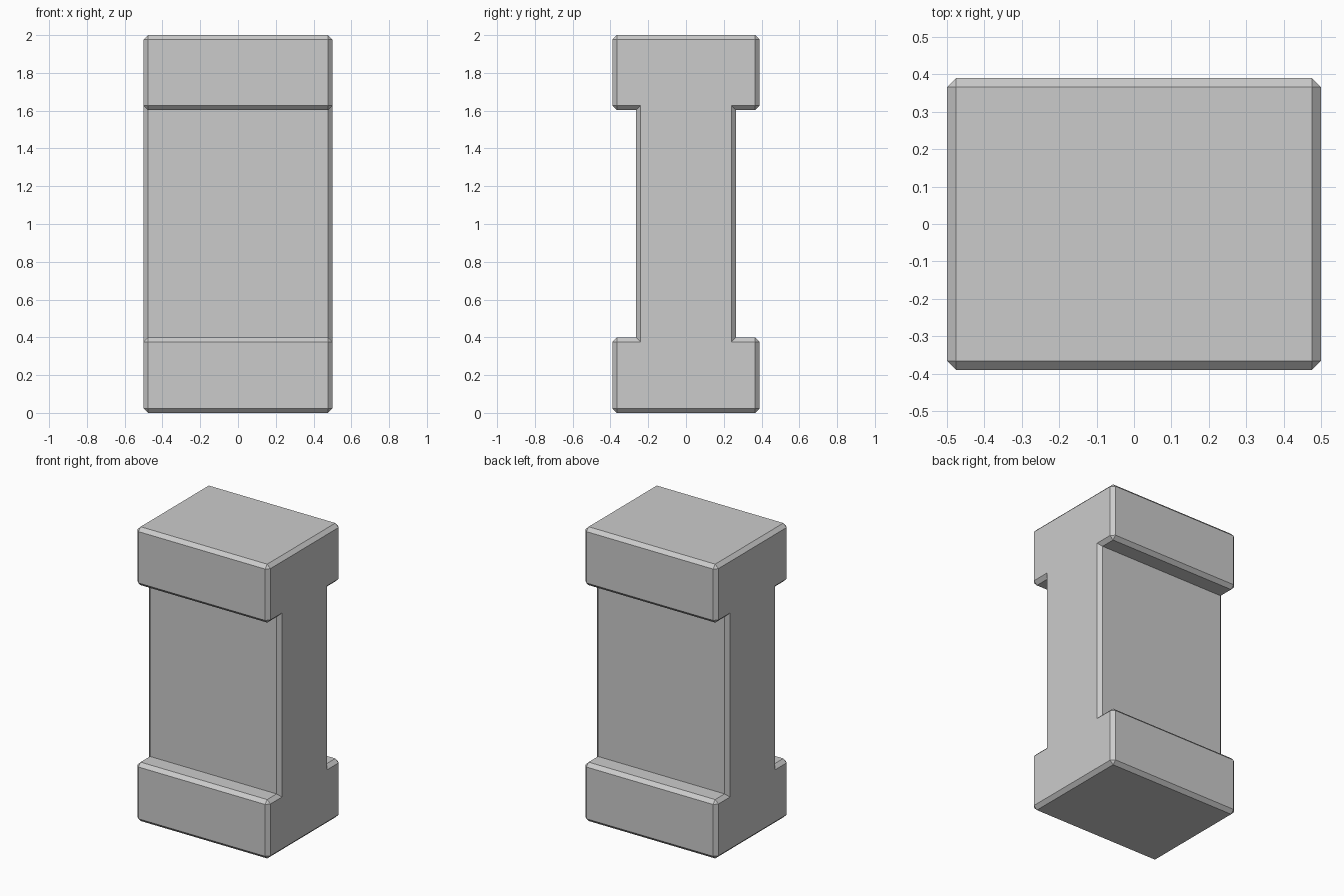
import bpy, bmesh
from mathutils import Vector

if "Cube" in bpy.data.objects:
    bpy.data.objects.remove(bpy.data.objects["Cube"])

HALF_X, FLANGE, WEB, HEIGHT, CHAMFER = 0.5, 0.39, 0.265, 2.0, 0.024
LOW, HIGH = 0.4, 1.603

# I-shaped profile in the YZ plane: right side, then mirrored left side
right = [(FLANGE, 0), (FLANGE, LOW), (WEB, LOW), (WEB, HIGH), (FLANGE, HIGH), (FLANGE, HEIGHT)]
profile = right + [(-y, z) for y, z in reversed(right)]

# Extrude the profile along x
bm = bmesh.new()
face = bm.faces.new([bm.verts.new((-HALF_X, y, z)) for y, z in profile])
ext = bmesh.ops.extrude_face_region(bm, geom=[face], use_keep_orig=True)
moved = [g for g in ext["geom"] if isinstance(g, bmesh.types.BMVert)]
bmesh.ops.translate(bm, verts=moved, vec=Vector((2 * HALF_X, 0, 0)))
bmesh.ops.recalc_face_normals(bm, faces=bm.faces[:])
bm.normal_update()

# Chamfer every outer edge, leaving the inner corners sharp
outer = [e for e in bm.edges if e.is_convex]
bmesh.ops.bevel(bm, geom=outer, offset=CHAMFER, offset_type='OFFSET',
                segments=1, profile=0.5, affect='EDGES', clamp_overlap=True)

mesh = bpy.data.meshes.new("pillar")
bm.to_mesh(mesh)
bm.free()
pillar = bpy.data.objects.new("pillar", mesh)
bpy.context.collection.objects.link(pillar)
